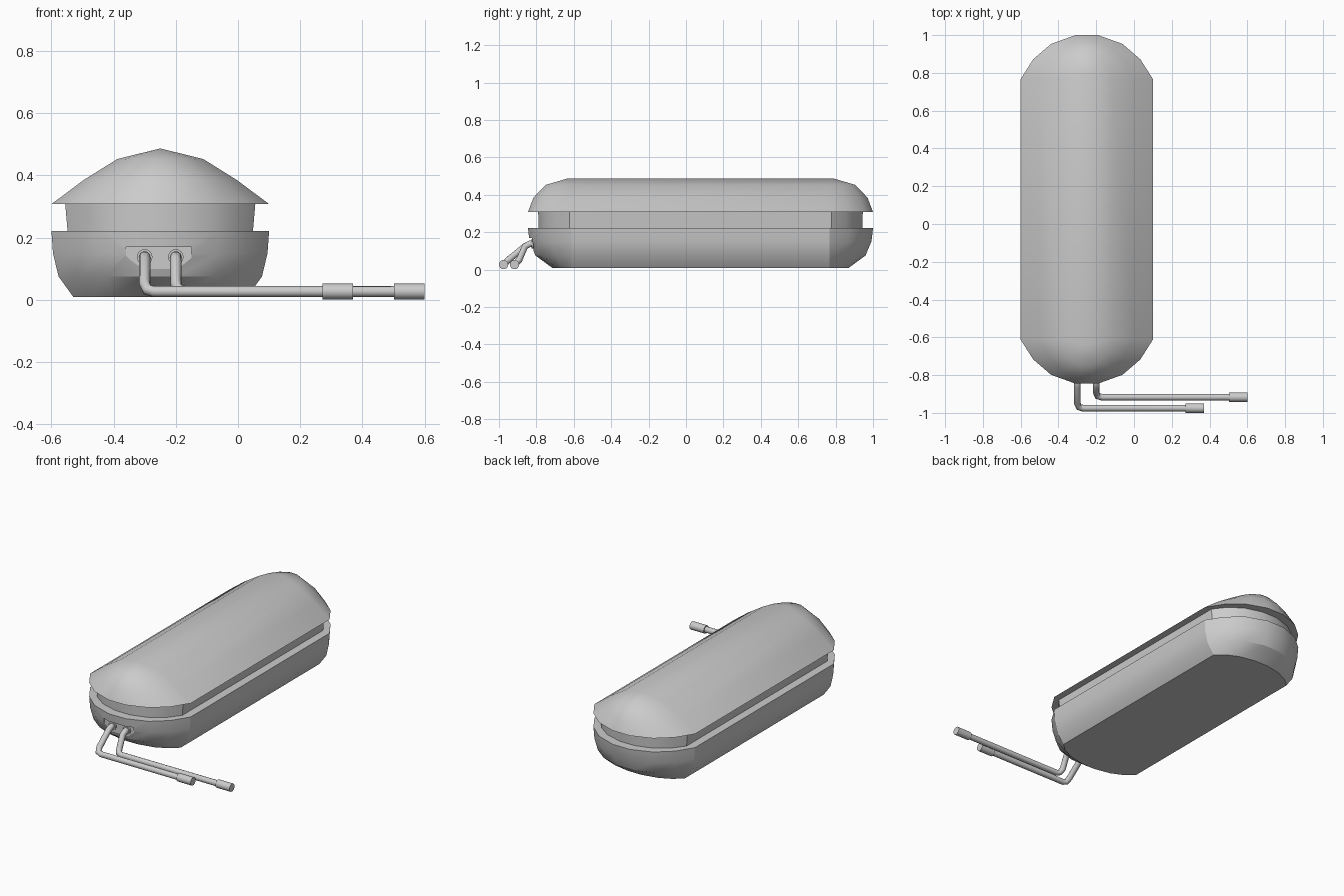
import bpy, bmesh
from math import radians
from mathutils import Vector

cube = bpy.data.objects.get("Cube")
if cube:
    bpy.data.objects.remove(cube, do_unlink=True)

CX, CY, STRAIGHT = -0.25, 0.0775, 0.69
END = [(1, 0), (0.81, 0.45), (0.54, 0.80), (0.17, 1)]   # quarter of the rounded end

grey = bpy.data.materials.new("plain_grey")
grey.use_nodes = True
color = (0.6, 0.6, 0.6, 1)
grey.diffuse_color = color
grey.node_tree.nodes["Principled BSDF"].inputs["Base Color"].default_value = color


def finish(obj, angle=30):
    obj.data.materials.append(grey)
    bpy.ops.object.select_all(action='DESELECT')
    obj.select_set(True)
    bpy.context.view_layer.objects.active = obj
    bpy.ops.object.shade_smooth_by_angle(angle=radians(angle))


def outline(w, length, straight):
    quarter = [(w * a, straight + (length - straight) * b) for a, b in END]
    half = quarter + [(-x, y) for x, y in reversed(quarter)]
    return half + [(-x, -y) for x, y in half]


def shell(name, levels):
    """Stack rounded outlines given as (z, half width, half length, half straight)."""
    bm = bmesh.new()
    rings = [[bm.verts.new((CX + x, CY + y, z)) for x, y in outline(w, l, s)]
             for z, w, l, s in levels]
    for low, high in zip(rings, rings[1:]):
        n = len(low)
        for i in range(n):
            j = (i + 1) % n
            bm.faces.new((low[i], low[j], high[j], high[i]))
    bm.faces.new(rings[0][::-1])
    if levels[-1][1] > 0.01:
        bm.faces.new(rings[-1])
    bmesh.ops.remove_doubles(bm, verts=bm.verts, dist=0.0005)
    bmesh.ops.recalc_face_normals(bm, faces=bm.faces)
    mesh = bpy.data.meshes.new(name)
    bm.to_mesh(mesh)
    bm.free()
    obj = bpy.data.objects.new(name, mesh)
    bpy.context.collection.objects.link(obj)
    finish(obj)
    return obj


# Main shells
body = shell("lower_body", [(0.01, 0.28, 0.793, 0.69), (0.075, 0.327, 0.882, STRAIGHT),
                            (0.15, 0.345, 0.914, STRAIGHT), (0.222, 0.35, 0.9225, STRAIGHT)])
shell("middle_band", [(0.22, 0.298, 0.865, 0.7), (0.312, 0.306, 0.868, 0.7)])
shell("domed_lid", [(0.308, 0.35, 0.9225, STRAIGHT), (0.385, 0.247, 0.893, STRAIGHT),
                    (0.453, 0.138, 0.828, STRAIGHT), (0.487, 0, 0.7125, 0.7125)])

# Recessed socket panel in the front end
bpy.ops.mesh.primitive_cube_add(size=1, location=(-0.255, -0.865, 0.135))
cutter = bpy.context.object
cutter.name = "socket_cutter"
cutter.scale = (0.21, 0.10, 0.07)
cutter.hide_render = True
cutter.hide_set(True)
cut = body.modifiers.new("socket_recess", 'BOOLEAN')
cut.object = cutter
cut.solver = 'EXACT'


def rod(name, start, end, radius):
    a, b = Vector(start), Vector(end)
    bpy.ops.mesh.primitive_cylinder_add(vertices=16, radius=radius, depth=(b - a).length,
                                        location=(a + b) / 2)
    obj = bpy.context.object
    obj.name = name
    obj.rotation_euler = (b - a).to_track_quat('Z', 'Y').to_euler()
    finish(obj)


def pipe(name, points, radius):
    curve = bpy.data.curves.new(name, 'CURVE')
    curve.dimensions = '3D'
    curve.bevel_depth = radius
    curve.bevel_resolution = 3
    curve.use_fill_caps = True
    spline = curve.splines.new('POLY')
    spline.points.add(len(points) - 1)
    for p, co in zip(spline.points, points):
        p.co = (*co, 1)
    obj = bpy.data.objects.new(name, curve)
    bpy.context.collection.objects.link(obj)
    bpy.ops.object.select_all(action='DESELECT')
    obj.select_set(True)
    bpy.context.view_layer.objects.active = obj
    bpy.ops.object.convert(target='MESH')
    finish(bpy.context.object, 40)


# Two bent pipes with sleeves and collars
Z = 0.027
for side, x, y, tip in (("right", -0.30, -0.975, 0.37), ("left", -0.20, -0.917, 0.60)):
    pipe(side + "_pipe",
         [(x, -0.80, 0.138), (x, -0.835, 0.138), (x, -0.86, 0.125),
          (x, y + 0.025, Z + 0.025), (x + 0.008, y + 0.006, Z + 0.006),
          (x + 0.03, y, Z), (tip - 0.05, y, Z)], 0.018)
    rod(side + "_sleeve", (tip - 0.098, y, Z), (tip, y, Z), 0.025)
    rod(side + "_collar", (x, -0.80, 0.138), (x, -0.825, 0.138), 0.025)
